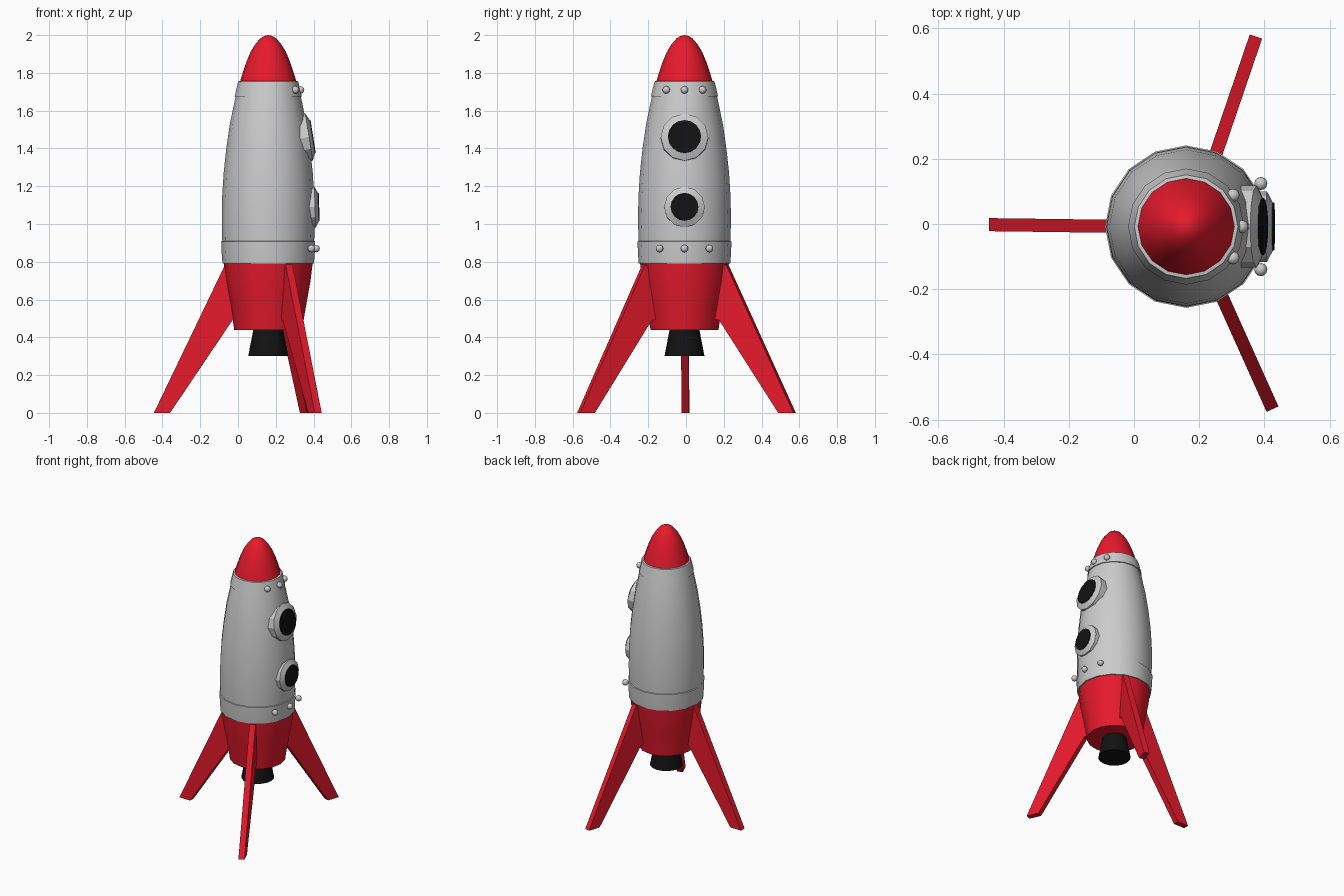
import bpy, bmesh, math
from mathutils import Vector, Matrix

if "Cube" in bpy.data.objects:
    bpy.data.objects.remove(bpy.data.objects["Cube"])

CX, CY = 0.16, -0.008          # rocket axis


def material(name, color):
    m = bpy.data.materials.new(name)
    m.diffuse_color = color
    m.use_nodes = True
    m.node_tree.nodes["Principled BSDF"].inputs["Base Color"].default_value = m.diffuse_color
    return m


RED = material("red_paint", (0.8, 0.01, 0.025, 1))
BLACK = material("black", (0.006, 0.006, 0.006, 1))


def finish(bm, name, mat=None, angle=None):
    bmesh.ops.recalc_face_normals(bm, faces=bm.faces)
    me = bpy.data.meshes.new(name)
    bm.to_mesh(me)
    bm.free()
    ob = bpy.data.objects.new(name, me)
    bpy.context.collection.objects.link(ob)
    if mat:
        me.materials.append(mat)
    if angle:
        bpy.ops.object.select_all(action='DESELECT')
        ob.select_set(True)
        bpy.context.view_layer.objects.active = ob
        bpy.ops.object.shade_smooth_by_angle(angle=math.radians(angle))
    return ob


def lathe(name, profile, matrix, mat=None, sides=16, angle=40):
    """Revolve (radius, height) points around local z, capping the ends."""
    bm = bmesh.new()
    rings = []
    for r, z in profile:
        if r == 0:
            rings.append([bm.verts.new((0, 0, z))] * sides)
        else:
            rings.append([bm.verts.new((r * math.cos(2 * math.pi * i / sides),
                                        r * math.sin(2 * math.pi * i / sides), z))
                          for i in range(sides)])
    for a, b in zip(rings, rings[1:]):
        for i in range(sides):
            j = (i + 1) % sides
            bm.faces.new(list(dict.fromkeys((a[i], a[j], b[j], b[i]))))
    for ring in (rings[0], rings[-1]):
        if ring[0] is not ring[1]:
            bm.faces.new(ring)
    bm.transform(matrix)
    return finish(bm, name, mat, angle)


AXIS = Matrix.Translation((CX, CY, 0))

# Stacked hull sections
lathe("nozzle", [(0.106, 0.30), (0.077, 0.45)], AXIS, BLACK)
lathe("tail_hull", [(0.18, 0.44), (0.192, 0.52), (0.208, 0.61), (0.224, 0.70),
                    (0.236, 0.80)], AXIS, RED)
lathe("body", [(0.237, 0.795), (0.243, 0.90), (0.246, 1.02), (0.244, 1.14),
               (0.236, 1.27), (0.222, 1.40), (0.203, 1.53), (0.178, 1.65),
               (0.154, 1.75)], AXIS)
lathe("nose_cone", [(0.152, 1.74), (0.146, 1.765), (0.132, 1.81), (0.115, 1.86),
                    (0.094, 1.91), (0.07, 1.95), (0.042, 1.983), (0.02, 1.996),
                    (0, 2.0)], AXIS, RED, angle=60)

# Raised bands
lathe("lower_band", [(0.242, 0.79), (0.246, 0.84), (0.249, 0.907), (0.24, 0.91)], AXIS)
lathe("upper_band", [(0.165, 1.672), (0.178, 1.675), (0.159, 1.755), (0.15, 1.757)], AXIS)

# Portholes: chamfered rim and dark glass
for label, x, z, tilt, rim, glass in (("upper", 0.376, 1.46, 9, 0.126, 0.088),
                                      ("lower", 0.408, 1.09, 2, 0.108, 0.074)):
    mtx = Matrix.Translation((x, CY, z)) @ Matrix.Rotation(math.radians(90 - tilt), 4, 'Y')
    lathe(label + "_window_rim", [(rim, -0.06), (rim, 0), (glass, 0.018)],
          mtx, sides=12, angle=20)
    lathe(label + "_window_glass", [(glass, 0.0), (glass, 0.022)],
          mtx, BLACK, sides=16, angle=20)

# Rivets on the bands
for band, z, spots in (("lower", 0.87, ((0.389, 0.132), (0.413, 0), (0.389, -0.132))),
                       ("upper", 1.71, ((0.304, 0.096), (0.331, 0), (0.304, -0.096)))):
    for i, (x, dy) in enumerate(spots):
        bm = bmesh.new()
        bmesh.ops.create_uvsphere(bm, u_segments=12, v_segments=8, radius=0.02,
                                  matrix=Matrix.Translation((x, CY + dy, z)))
        finish(bm, f"{band}_rivet_{i + 1}", None, 60)

# Landing fins: flat side profile (distance from foot, height), extruded
FIN = [(0, 0), (0.085, 0), (0.415, 0.49), (0.47, 0.50), (0.47, 0.76), (0.377, 0.785)]
for name, foot, root in (("left_fin", (-0.445, -0.002), (-0.07, -0.007)),
                         ("back_fin", (0.374, 0.575), (0.253, 0.22)),
                         ("front_fin", (0.425, -0.568), (0.272, -0.228))):
    foot = Vector((*foot, 0))
    inward = (Vector((*root, 0)) - foot).normalized()
    side = Vector((-inward.y, inward.x, 0)) * 0.02
    bm = bmesh.new()
    a, b = [[bm.verts.new(foot + inward * d + Vector((0, 0, h)) + side * s)
             for d, h in FIN] for s in (-1, 1)]
    bm.faces.new(a)
    bm.faces.new(b)
    for i in range(len(FIN)):
        j = (i + 1) % len(FIN)
        bm.faces.new((a[i], a[j], b[j], b[i]))
    finish(bm, name, RED)
